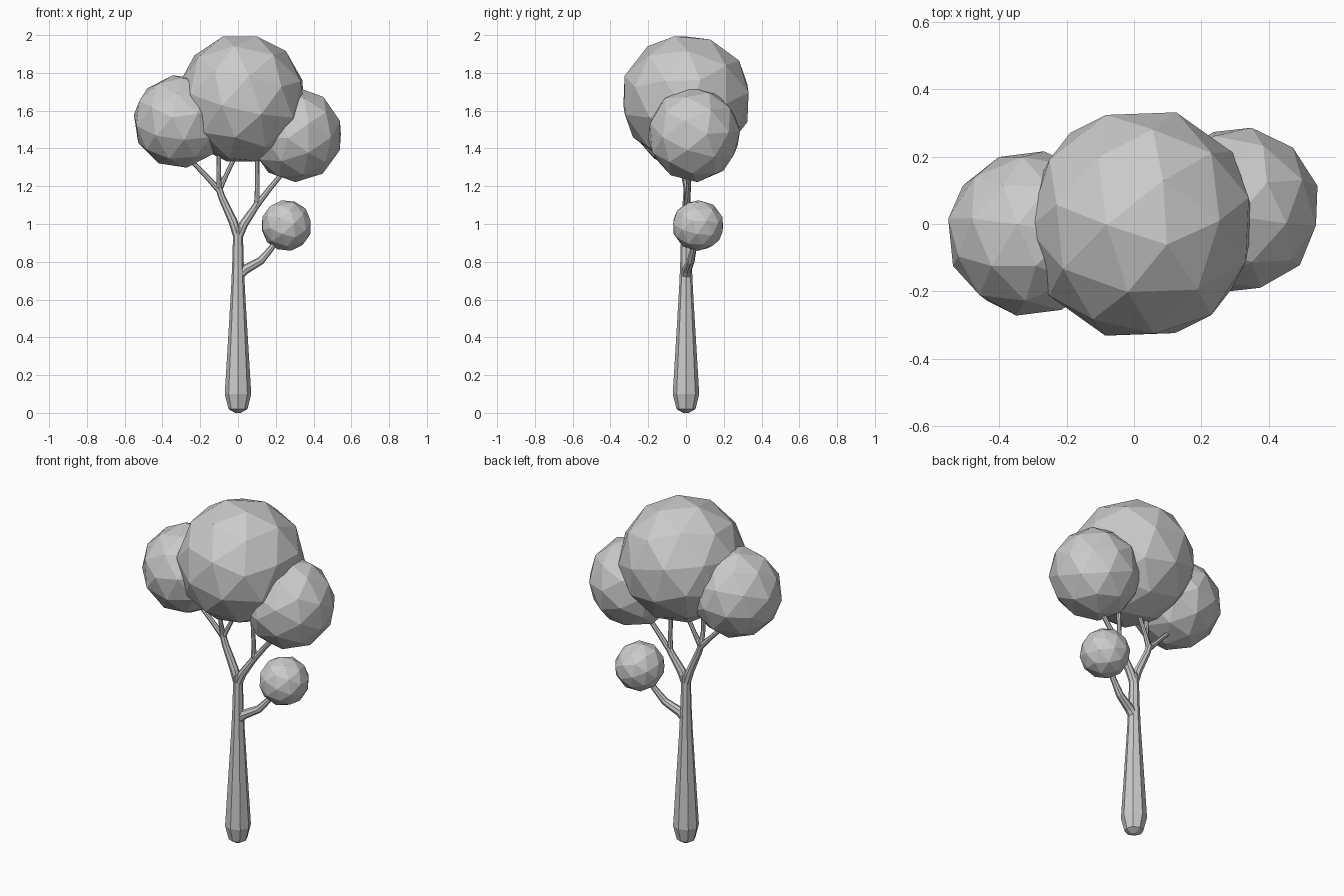
import bpy, bmesh, math
from mathutils import Vector, Euler


def link(bm, name):
    bmesh.ops.recalc_face_normals(bm, faces=bm.faces)
    me = bpy.data.meshes.new(name)
    bm.to_mesh(me)
    bm.free()
    ob = bpy.data.objects.new(name, me)
    bpy.context.collection.objects.link(ob)
    return ob


def limb(name, path, sides=8):
    """Tapered faceted tube along (x, y, z, radius) points."""
    bm = bmesh.new()
    pts = [Vector(p[:3]) for p in path]
    rings = []
    for i, p in enumerate(pts):
        d = (pts[min(i + 1, len(pts) - 1)] - pts[max(i - 1, 0)]).normalized()
        u = Vector((0, 1, 0)).cross(d).normalized()
        v = d.cross(u)
        r = path[i][3]
        rings.append([bm.verts.new(p + r * (u * math.cos(a) + v * math.sin(a)))
                      for a in (math.tau * k / sides for k in range(sides))])
    for a, b in zip(rings, rings[1:]):
        for k in range(sides):
            n = (k + 1) % sides
            bm.faces.new((a[k], a[n], b[n], b[k]))
    bm.faces.new(rings[0])
    bm.faces.new(rings[-1])
    return link(bm, name)


def leaf_ball(name, centre, size, tilt):
    """Low-poly foliage clump."""
    bm = bmesh.new()
    bmesh.ops.create_icosphere(bm, subdivisions=2, radius=1)
    rot = Euler([math.radians(t) for t in tilt]).to_matrix()
    for v in bm.verts:
        p = rot @ v.co
        v.co = Vector(centre) + Vector([p[i] * size[i] for i in range(3)])
    return link(bm, name)


# Trunk with rounded foot
limb("trunk", [(0, 0, 0, 0.015), (0, 0, 0.02, 0.05), (0, 0, 0.10, 0.07),
               (0, 0, 0.40, 0.052), (0, 0, 0.65, 0.037), (0, 0, 0.78, 0.031),
               (0, 0, 0.92, 0.027), (0.002, 0, 0.985, 0.024)])

# Low side branch
limb("side_branch", [(0.0, 0, 0.72, 0.026), (0.035, 0.005, 0.758, 0.026),
                     (0.12, 0.025, 0.805, 0.021), (0.175, 0.04, 0.87, 0.016),
                     (0.23, 0.055, 0.95, 0.014)])

# Crown fork and twigs
limb("left_branch", [(0, 0, 0.93, 0.024), (-0.025, 0, 1.01, 0.024),
                     (-0.085, 0.003, 1.14, 0.019), (-0.105, 0.005, 1.20, 0.017)])
limb("right_branch", [(0, 0, 0.93, 0.024), (0.03, 0, 1.0, 0.024),
                      (0.085, 0.005, 1.08, 0.019), (0.11, 0.007, 1.12, 0.017)])
limb("left_outer_twig", [(-0.10, 0.005, 1.18, 0.017), (-0.17, 0, 1.255, 0.013),
                         (-0.28, -0.01, 1.37, 0.012)])
limb("left_middle_twig", [(-0.10, 0.005, 1.18, 0.016), (-0.102, -0.015, 1.27, 0.012),
                          (-0.10, -0.02, 1.40, 0.012)])
limb("left_inner_twig", [(-0.10, 0.005, 1.18, 0.016), (-0.062, 0.015, 1.26, 0.012),
                         (-0.01, 0.02, 1.37, 0.012)])
limb("right_inner_twig", [(0.10, 0.005, 1.09, 0.016), (0.102, 0, 1.20, 0.012),
                          (0.10, -0.01, 1.40, 0.012)])
limb("right_outer_twig", [(0.10, 0.005, 1.10, 0.017), (0.17, 0.012, 1.19, 0.014),
                          (0.27, 0.02, 1.31, 0.012)])

# Foliage clumps
leaf_ball("crown_foliage", (0.02, 0.0, 1.662), (0.344, 0.35, 0.346), (14, 9, 20))
leaf_ball("left_foliage", (-0.308, -0.028, 1.543), (0.25, 0.248, 0.249), (20, -12, 40))
leaf_ball("right_foliage", (0.306, 0.042, 1.473), (0.249, 0.248, 0.252), (-15, 25, 10))
leaf_ball("small_foliage", (0.256, 0.064, 0.992), (0.135, 0.139, 0.136), (10, 20, 55))
